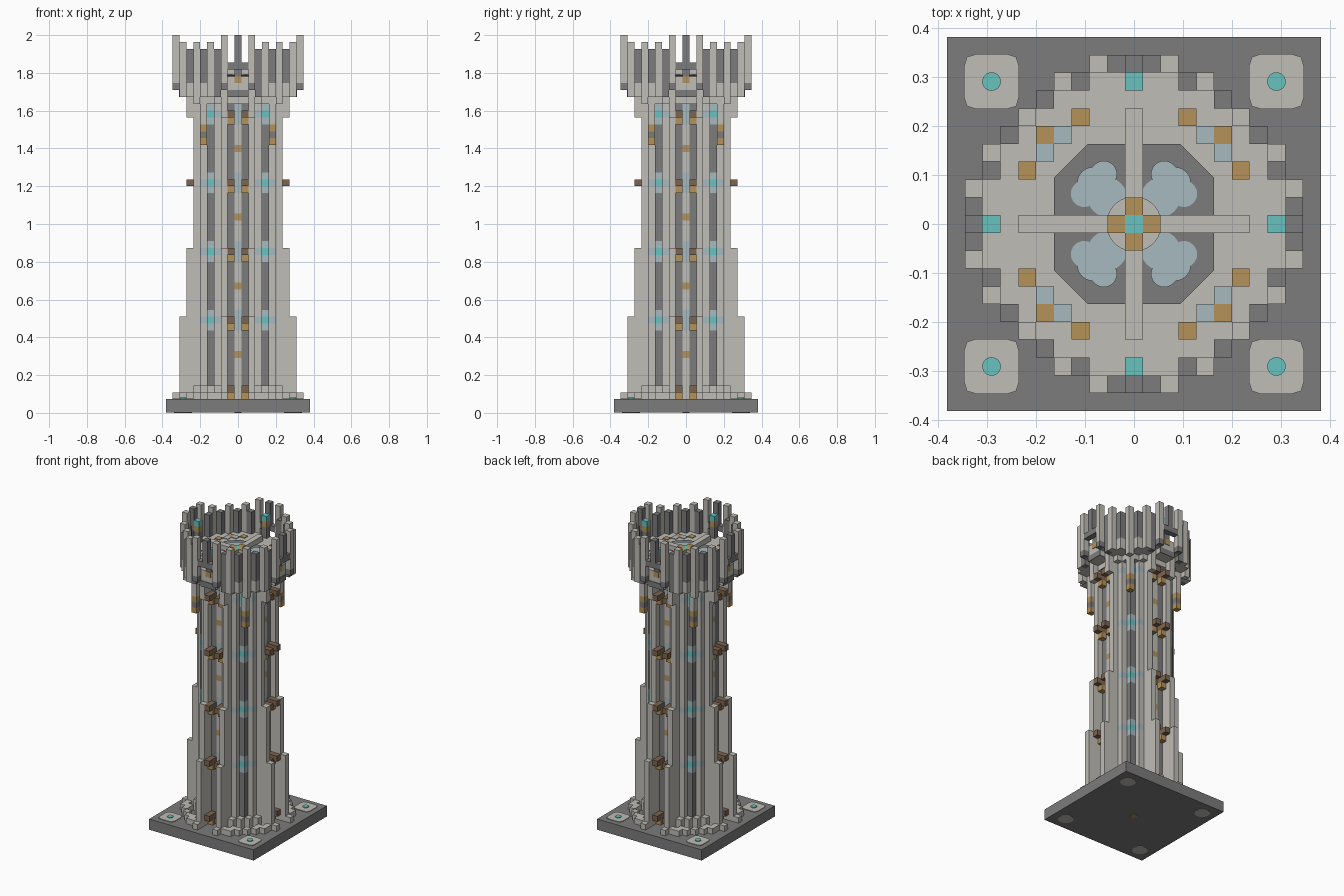
import bpy, bmesh, math

if "Cube" in bpy.data.objects:
    bpy.data.objects.remove(bpy.data.objects["Cube"])

V = 2 / 55          # edge of one building block
T = 0.12            # thickness of painted plates, in blocks

COLOURS = {
    "light_stone": (0.53, 0.51, 0.47),
    "dark_stone": (0.20, 0.20, 0.20),
    "gold": (0.46, 0.29, 0.10),
    "brown": (0.20, 0.13, 0.08),
    "cyan_glow": (0.14, 0.54, 0.53),
    "pale_blue": (0.38, 0.49, 0.53),
}
LIGHT, DARK, GOLD, BROWN, CYAN, PALE = range(len(COLOURS))
mats = []
for name, rgb in COLOURS.items():
    m = bpy.data.materials.new(name)
    m.use_nodes = True
    m.diffuse_color = (*rgb, 1)
    m.node_tree.nodes["Principled BSDF"].inputs["Base Color"].default_value = (*rgb, 1)
    mats.append(m)

parts = {}


def mesh_of(part):
    return parts.setdefault(part, bmesh.new())


def prism(part, outline, z0, z1, colour):
    """Upright prism over an anticlockwise outline, all in block units."""
    bm = mesh_of(part)
    low = [bm.verts.new((x * V, y * V, z0 * V)) for x, y in outline]
    top = [bm.verts.new((x * V, y * V, z1 * V)) for x, y in outline]
    n = len(outline)
    faces = [bm.faces.new(low[::-1]), bm.faces.new(top)]
    for k in range(n):
        j = (k + 1) % n
        faces.append(bm.faces.new((low[k], low[j], top[j], top[k])))
    for f in faces:
        f.material_index = colour


def box(part, x, y, z0, z1, colour, hx=0.5, hy=0.5):
    prism(part, [(x - hx, y - hy), (x + hx, y - hy), (x + hx, y + hy), (x - hx, y + hy)],
          z0, z1, colour)


def disc(part, x, y, r, z0, z1, colour, power=2, n=24):
    """Round plate; a higher power makes a rounded square."""
    pts = []
    for k in range(n):
        c, s = math.cos(math.tau * k / n), math.sin(math.tau * k / n)
        f = r / (abs(c) ** power + abs(s) ** power) ** (1 / power)
        pts.append((x + c * f, y + s * f))
    prism(part, pts, z0, z1, colour)


def around(x, y):
    """All mirrored and quarter-turned places of a cell."""
    return sorted({(a * p, b * q) for a, b in ((x, y), (y, x))
                   for p in (-1, 1) for q in (-1, 1)})


def columns(part, x, y, *runs):
    """Stacked runs (start, end, colour) repeated around the tower."""
    for cx, cy in around(x, y):
        for z0, z1, colour in runs:
            box(part, cx, cy, z0, z1, colour)


def banded(z0, z1, base, bands):
    """Split one column into runs with coloured bands in it."""
    runs, z = [], z0
    for a, b, colour in sorted(bands):
        runs += [(z, a, base), (a, b, colour)]
        z = b
    return runs + [(z, z1, base)]


def slab(part, z0, z1, radius, colour):
    """Stepped round layer made of rows of blocks."""
    for j in range(-9, 10):
        if abs(j) <= radius:
            half = int(math.sqrt(radius ** 2 - j * j))
            box(part, 0, j, z0, z1, colour, hx=half + 0.5)


LEVELS = (13, 23, 33, 43)

# Plinth with inlaid corners
box("plinth", 0, 0, 0.05, 2, DARK, 10.5, 10.5)
box("plinth_underside_inlay", 0, 0, 0, 0.05, GOLD)
for x, y in around(8, 8):
    disc("plinth_corner_inlay", x, y, 1.55, 2, 2 + T, LIGHT, power=6)
    disc("plinth_corner_gem", x, y, 0.52, 2, 2 + 2 * T, CYAN)
    disc("plinth_underside_inlay", x, y, 1.3, 0, 0.05, LIGHT)

# Rubble blocks around the foot
for x, y in ((2, 9), (3, 8), (4, 8), (5, 7), (6, 6), (4, 7)):
    columns("foot_blocks", x, y, (2, 3, LIGHT))
for x, y in ((3, 6), (4, 5)):
    columns("foot_blocks", x, y, (2, 4, LIGHT))

# Shaft: core, face strips and dark diagonal grooves with glowing bands
box("shaft_core", 0, 0, 2, 46, DARK, 4.5, 3.5)
box("shaft_core", 0, 0, 2, 46, DARK, 3.5, 4.5)
columns("shaft_centre_strip", 0, 5, *banded(2, 46, LIGHT,
        [(h - 5, h - 4, GOLD) for h in LEVELS] + [(h - 1, h + 2, PALE) for h in LEVELS]))
columns("shaft_dark_strip", 1, 5, (2, 45, DARK))
columns("shaft_wall", 2, 5, (2, 45, LIGHT))
columns("shaft_wall", 3, 5, *banded(2, 45, LIGHT, [(h, h + 1, PALE) for h in LEVELS]))
groove = []
for h in LEVELS:
    groove += [(h - 1, h, PALE), (h, h + 1, CYAN), (h + 1, h + 2, PALE)]
columns("shaft_groove", 4, 4, *banded(2, 46, DARK, groove))

# Pilasters and their stepped buttresses
columns("pilaster", 2, 6, (2, 45, LIGHT))
columns("buttress", 2, 7, (2, 24, LIGHT), (43, 46, LIGHT))
columns("buttress", 2, 8, (2, 14, LIGHT))

# Brackets between the pilasters
for h in (3,) + LEVELS:
    columns("bracket", 1, 6, (h - 1, h, GOLD), (h, h + 1, BROWN))
    columns("bracket", 1, 7, (h, h + 1, BROWN))

# Hanging lanterns
columns("lantern", 5, 5, (39, 40, GOLD), (40, 41, DARK), (41, 42, GOLD), (42, 46, LIGHT))

# Corbelled crown floor
slab("crown_corbel", 45, 46, 6.8, LIGHT)
slab("crown_corbel", 46, 47, 8.1, LIGHT)
slab("crown_floor", 47, 49, 8.4, LIGHT)
for x, y in around(0, 8.5):
    wide, thin = (1.5, T) if x == 0 else (T, 1.5)
    box("crown_dark_band", x, y, 46, 47, DARK, wide, thin)
    wide, thin = (0.5, T) if x == 0 else (T, 0.5)
    box("crown_gold_stud", x, y, 48, 49, GOLD, wide, thin)

# Crown posts
columns("crown_post", 0, 9, (50, 55, DARK))
columns("crown_post", 1, 9, (50, 51, DARK))
columns("crown_post", 2, 9, (47, 48, DARK), (48, 55, LIGHT))
columns("crown_post", 3, 8, (46, 53, DARK))
columns("crown_post", 4, 8, (46, 54, LIGHT))
columns("crown_post", 5, 7, (46, 48, LIGHT), (48, 53, DARK))
columns("crown_post", 6, 6, (45, 54, LIGHT))

# Braziers inside the crown
columns("brazier", 0, 8, (49, 51, DARK), (51, 52, GOLD), (52, 53, CYAN))

# Floor inlays: dark octagon, blue petals, gold studs
c = 2.6
prism("floor_octagon", [(4.5, -c), (4.5, c), (c, 4.5), (-c, 4.5),
                        (-4.5, c), (-4.5, -c), (-c, -4.5), (c, -4.5)], 49, 49 + T, DARK)
for x, y in around(1, 1):
    disc("floor_petal", 1.5 * x, 1.5 * y, 1.1, 49, 49 + 1.5 * T, PALE)
    disc("floor_petal", 2.8 * x, 1.7 * y, 0.75, 49, 49 + 1.7 * T, PALE)
    disc("floor_petal", 1.7 * x, 2.8 * y, 0.75, 49, 49 + 1.9 * T, PALE)
    disc("floor_petal", 2.3 * x, 2.3 * y, 0.9, 49, 49 + 2.1 * T, PALE)
for x, y in around(3, 6) + around(5, 5):
    box("floor_stud", x, y, 49, 49 + T, GOLD)
for x, y in around(4, 5):
    box("floor_blue_inlay", x, y, 49, 49 + T, PALE)
disc("floor_centre", 0, 0, 1.55, 49, 49 + 2.4 * T, LIGHT)

# Raised cross beams with a jewelled centre
box("cross_beam", 0, 0, 49, 50, LIGHT, 6.5, 0.5)
for s in (-1, 1):
    box("cross_beam", 0, 3.5 * s, 49, 50, LIGHT, 0.5, 3)
for x, y in around(0, 1):
    box("centre_gold", x, y, 49, 50 + T, GOLD)
box("centre_gem", 0, 0, 50, 50 + T, CYAN)

# Turn every part into an object
for name, bm in parts.items():
    bmesh.ops.recalc_face_normals(bm, faces=bm.faces)
    mesh = bpy.data.meshes.new(name)
    bm.to_mesh(mesh)
    bm.free()
    for m in mats:
        mesh.materials.append(m)
    bpy.context.collection.objects.link(bpy.data.objects.new(name, mesh))
